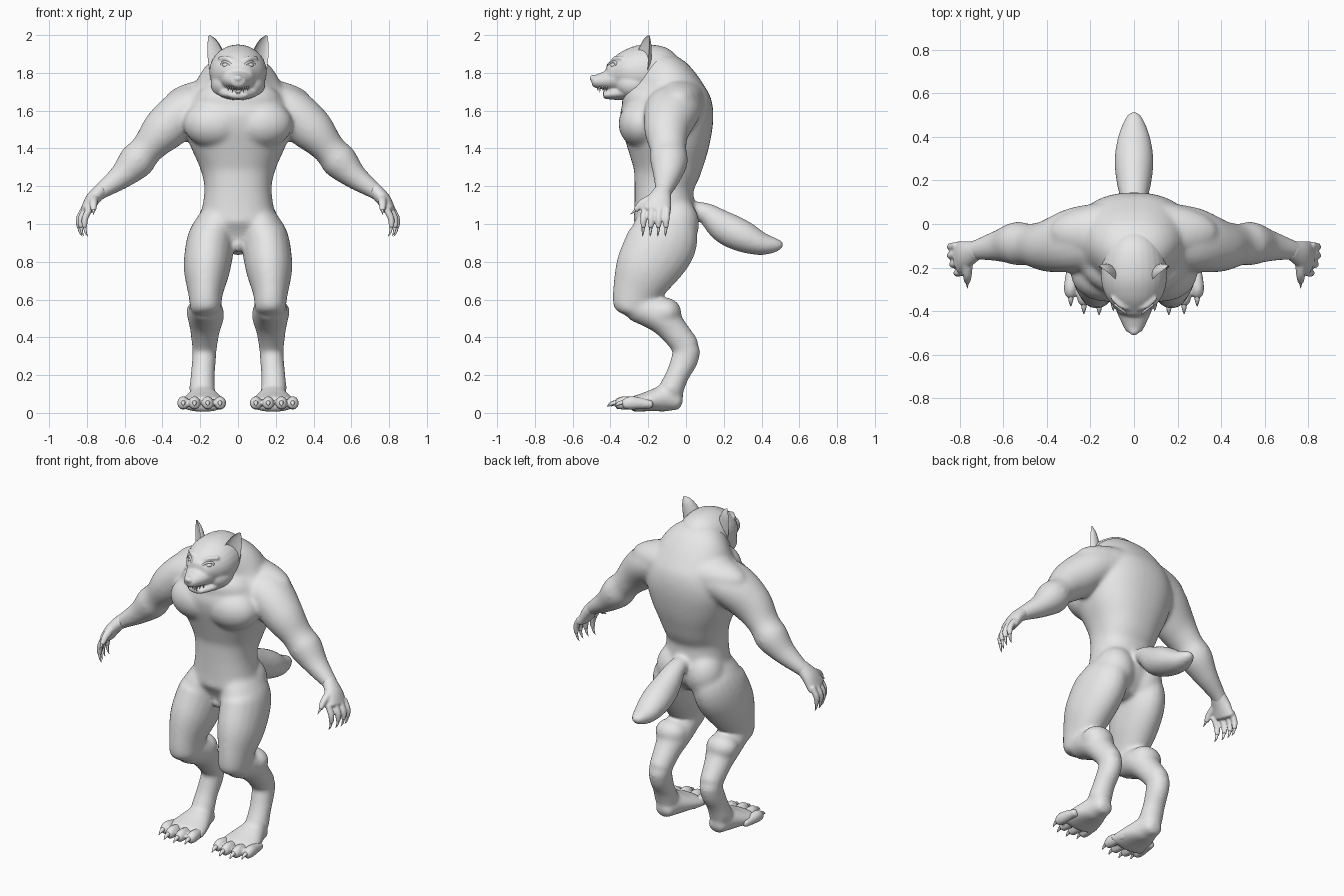
import bpy, bmesh, math
from mathutils import Vector, Matrix

default_cube = bpy.data.objects.get("Cube")
if default_cube:
    bpy.data.objects.remove(default_cube, do_unlink=True)

SIDE_X = Vector((1, 0, 0))
SIDE_Y = Vector((0, 1, 0))
MIRRORED = (1, -1)

grey = bpy.data.materials.new("plain_grey")
grey.use_nodes = True
grey.diffuse_color = (.8, .8, .8, 1)
grey.node_tree.nodes["Principled BSDF"].inputs["Base Color"].default_value = grey.diffuse_color


def spline(sections, steps):
    """Catmull-Rom interpolation of (x, y, z, half width, half depth) sections."""
    padded = [sections[0]] + list(sections) + [sections[-1]]
    result = []
    for before, start, end, after in zip(padded, padded[1:], padded[2:], padded[3:]):
        for step in range(steps):
            t = step / steps
            result.append([
                s + t * ((e - b) + t * ((2 * b - 5 * s + 4 * e - a) + t * (3 * (s - e) + a - b))) / 2
                for b, s, e, a in zip(before, start, end, after)])
    result.append(list(sections[-1]))
    return result


def loft(bm, sections, side=1, ref=SIDE_X, segments=20, steps=5, cup=None, power=1):
    """Skin rings along a path, with domed ends; a power under 1 squares the rings."""
    rows = spline(sections, steps)
    centres = [Vector((side * row[0], row[1], row[2])) for row in rows]
    sizes = [(row[3], row[4]) for row in rows]
    last = len(rows) - 1
    tangents = [(centres[min(i + 1, last)] - centres[max(i - 1, 0)]).normalized()
                for i in range(last + 1)]
    plan = [(centres[i], tangents[i], *sizes[i]) for i in range(last + 1)]
    first_dome, last_dome = [], []
    for angle in (math.radians(65), math.radians(35)):
        for dome, i, sign in ((first_dome, 0, -1), (last_dome, last, 1)):
            reach = sign * min(sizes[i]) * math.sin(angle) / 2
            shrink = math.cos(angle)
            dome.append((centres[i] + tangents[i] * reach, tangents[i],
                         sizes[i][0] * shrink, sizes[i][1] * shrink))
    plan = first_dome + plan + last_dome[::-1]
    rings = []
    for centre, tangent, wide, deep in plan:
        u = (ref - tangent * ref.dot(tangent)).normalized()
        v = tangent.cross(u)
        ring = []
        for k in range(segments):
            angle = math.tau * k / segments
            across, depth = (math.copysign(abs(w) ** power, w)
                             for w in (math.cos(angle), math.sin(angle)))
            if cup and depth < 0:
                depth *= -cup
            ring.append(bm.verts.new(centre + u * wide * across + v * deep * depth))
        rings.append(ring)
    for low, high in zip(rings, rings[1:]):
        for k in range(segments):
            n = (k + 1) % segments
            bm.faces.new((low[k], low[n], high[n], high[k]))
    bm.faces.new(rings[0][::-1])
    bm.faces.new(rings[-1])


def ball(bm, centre, radii, side=1):
    place = Matrix.Translation((side * centre[0], centre[1], centre[2]))
    bmesh.ops.create_uvsphere(bm, u_segments=24, v_segments=16, radius=1,
                              matrix=place @ Matrix.Diagonal((*radii, 1)))


def finish(bm, name, voxel=None, relax=0):
    """Turn the parts into one smooth object, fused into a single skin if asked."""
    bmesh.ops.recalc_face_normals(bm, faces=bm.faces)
    mesh = bpy.data.meshes.new(name)
    bm.to_mesh(mesh)
    bm.free()
    obj = bpy.data.objects.new(name, mesh)
    bpy.context.scene.collection.objects.link(obj)
    bpy.ops.object.select_all(action='DESELECT')
    obj.select_set(True)
    bpy.context.view_layer.objects.active = obj
    if voxel:
        fuse = obj.modifiers.new("fuse", 'REMESH')
        fuse.mode = 'VOXEL'
        fuse.voxel_size = voxel
        soften = obj.modifiers.new("soften", 'SMOOTH')
        soften.factor = .5
        soften.iterations = relax
        for modifier in (fuse.name, soften.name):
            bpy.ops.object.modifier_apply(modifier=modifier)
    obj.data.materials.clear()
    obj.data.materials.append(grey)
    if voxel:
        bpy.ops.object.shade_smooth()
    else:
        bpy.ops.object.shade_smooth_by_angle(angle=math.radians(50))


# Torso, hunched towards the neck
body = bmesh.new()
loft(body, [(0, -.12, .92, .14, .12), (0, -.11, 1, .205, .165), (0, -.115, 1.1, .187, .158),
            (0, -.115, 1.2, .178, .158), (0, -.1, 1.3, .202, .185), (0, -.095, 1.42, .255, .22),
            (0, -.1, 1.54, .29, .245), (0, -.11, 1.64, .27, .24), (0, -.14, 1.74, .22, .185),
            (0, -.22, 1.8, .14, .13)], segments=40, power=.87)
ball(body, (0, -.2, .89), (.03, .04, .04))
# Shoulder yoke and upper chest
ball(body, (0, -.04, 1.655), (.39, .15, .125))
ball(body, (0, -.2, 1.65), (.23, .14, .12))

# Tail
loft(body, [(0, 0, 1.09, .045, .03), (0, .1, 1.06, .06, .055), (0, .2, .985, .082, .085),
            (0, .3, .935, .09, .085), (0, .4, .895, .075, .062), (0, .48, .89, .045, .037),
            (0, .505, .9, .025, .02)])

for side in MIRRORED:
    # Chest and buttock muscles
    ball(body, (.12, -.23, 1.53), (.17, .128, .13), side)
    ball(body, (.1, -.05, 1), (.115, .12, .14), side)
    # Arm
    loft(body, [(.14, -.04, 1.64, .14, .11), (.27, -.072, 1.6, .148, .125),
                (.39, -.1, 1.5, .122, .118), (.48, -.095, 1.4, .097, .088),
                (.54, -.09, 1.33, .1, .096), (.62, -.1, 1.25, .074, .068),
                (.73, -.12, 1.17, .046, .043), (.76, -.13, 1.14, .042, .037)], side, SIDE_Y)
    # Thigh
    loft(body, [(.1, -.11, 1.07, .08, .13), (.12, -.115, .99, .112, .165),
                (.145, -.13, .9, .128, .188), (.165, -.21, .76, .123, .168),
                (.172, -.268, .63, .092, .125), (.17, -.29, .55, .082, .1)], side)
    # Calf
    loft(body, [(.17, -.27, .565, .08, .08), (.17, -.14, .515, .097, .09),
                (.175, -.06, .43, .078, .076), (.177, .005, .345, .066, .073)], side)
    ball(body, (.178, -.11, .535), (.098, .085, .075), side)
    # Hock and shank
    loft(body, [(.177, .012, .345, .064, .068), (.18, -.008, .28, .064, .072),
                (.187, -.045, .2, .064, .062), (.19, -.08, .12, .07, .068)], side)
    # Foot
    loft(body, [(.185, -.04, .055, .055, .045), (.185, -.11, .075, .078, .07),
                (.185, -.2, .061, .113, .053), (.185, -.28, .045, .13, .042)], side)
finish(body, "body", .0095, 24)

# Hands, toes and their claws
hands, toes, claws = bmesh.new(), bmesh.new(), bmesh.new()
FINGERS = [(.85, -.1), (.85, -.14), (.84, -.18), (.82, -.22)]
TOES = [(.095, -.345), (.16, -.365), (.23, -.36), (.29, -.325)]
for side in MIRRORED:
    # Palm
    loft(hands, [(.72, -.12, 1.185, .042, .038), (.77, -.14, 1.13, .063, .038),
                 (.805, -.155, 1.07, .077, .03)], side, SIDE_Y)
    for x, y in FINGERS:
        loft(hands, [(x - .035, y, 1.08, .018, .018), (x - .01, y - .004, 1.03, .018, .018),
                     (x - .008, y - .006, .985, .014, .014)], side, SIDE_Y, 10)
        loft(claws, [(x - .008, y - .006, .985, .009, .009), (x - .014, y - .008, .955, .006, .006),
                     (x - .025, y - .01, .935, .001, .001)], side, SIDE_Y, 8, 3)
    # Thumb
    loft(hands, [(.765, -.17, 1.14, .027, .025), (.765, -.23, 1.11, .022, .022),
                 (.765, -.265, 1.075, .015, .015)], side, SIDE_X, 10)
    loft(claws, [(.765, -.265, 1.075, .009, .009), (.765, -.295, 1.05, .001, .001)],
         side, SIDE_X, 8, 3)
    for x, y in TOES:
        loft(toes, [(x * .9 + .02, y + .14, .045, .025, .022), (x, y + .04, .053, .032, .036),
                    (x, y, .045, .027, .028)], side, SIDE_X, 12)
        loft(claws, [(x, y, .055, .014, .014), (x, y - .03, .05, .01, .01),
                     (x, y - .052, .035, .002, .002)], side, SIDE_X, 8, 3)
finish(hands, "hands", .006, 4)
finish(toes, "toes", .007, 4)
finish(claws, "claws")

# Head, muzzle, lower jaw, nose, brows and cheeks
head = bmesh.new()
loft(head, [(0, -.07, 1.79, .1, .1), (0, -.14, 1.805, .14, .137), (0, -.24, 1.805, .152, .143),
            (0, -.32, 1.8, .135, .118), (0, -.385, 1.79, .09, .078)], segments=28)
loft(head, [(0, -.33, 1.775, .11, .085), (0, -.42, 1.76, .073, .052), (0, -.485, 1.754, .042, .033)])
loft(head, [(0, -.24, 1.715, .135, .058), (0, -.35, 1.693, .098, .038), (0, -.43, 1.682, .052, .02)])
ball(head, (0, -.49, 1.772), (.025, .022, .018))
eyes, rims, ears, teeth = bmesh.new(), bmesh.new(), bmesh.new(), bmesh.new()
for side in MIRRORED:
    loft(head, [(.02, -.39, 1.862, .01, .01), (.06, -.375, 1.878, .012, .012),
                (.1, -.34, 1.878, .01, .01)], side, SIDE_Y, 12)
    ball(head, (.068, -.27, 1.74), (.076, .1, .077), side)
    # Eyeball and slanted lids
    ball(eyes, (.06, -.378, 1.84), (.022, .022, .016), side)
    lids = []
    for k in range(9):
        turn = math.tau * k / 8
        across, up = .026 * math.cos(turn), .017 * math.sin(turn)
        lids.append((.06 + across, -.39 + across * .8, 1.84 + up + across * .3, .007, .007))
    loft(rims, lids, side, Vector((.1, 1, .05)), 8, 3)
    # Cupped ear
    loft(ears, [(.11, -.235, 1.81, .05, .045), (.118, -.23, 1.88, .053, .045),
                (.137, -.212, 1.955, .034, .028), (.152, -.198, 1.994, .008, .007)],
         side, Vector((.8, .6 * side, 0)), 20, 5, .45)
    # Teeth: upper points down, lower points up
    for i in range(5):
        x, y = .008 + .011 * i, -.468 + .003 * i * i
        fang = .028 if i == 2 else .017
        loft(teeth, [(x, y, 1.73, .006, .006), (x, y, 1.724 - fang, .001, .001)], side, SIDE_X, 8, 2)
        loft(teeth, [(x * .85, y + .033, 1.69, .005, .005),
                     (x * .85, y + .033, 1.698 + fang * .7, .001, .001)], side, SIDE_X, 8, 2)
finish(head, "head", .0065, 10)
finish(eyes, "eyes")
finish(rims, "eyelids")
finish(ears, "ears")
finish(teeth, "teeth")
